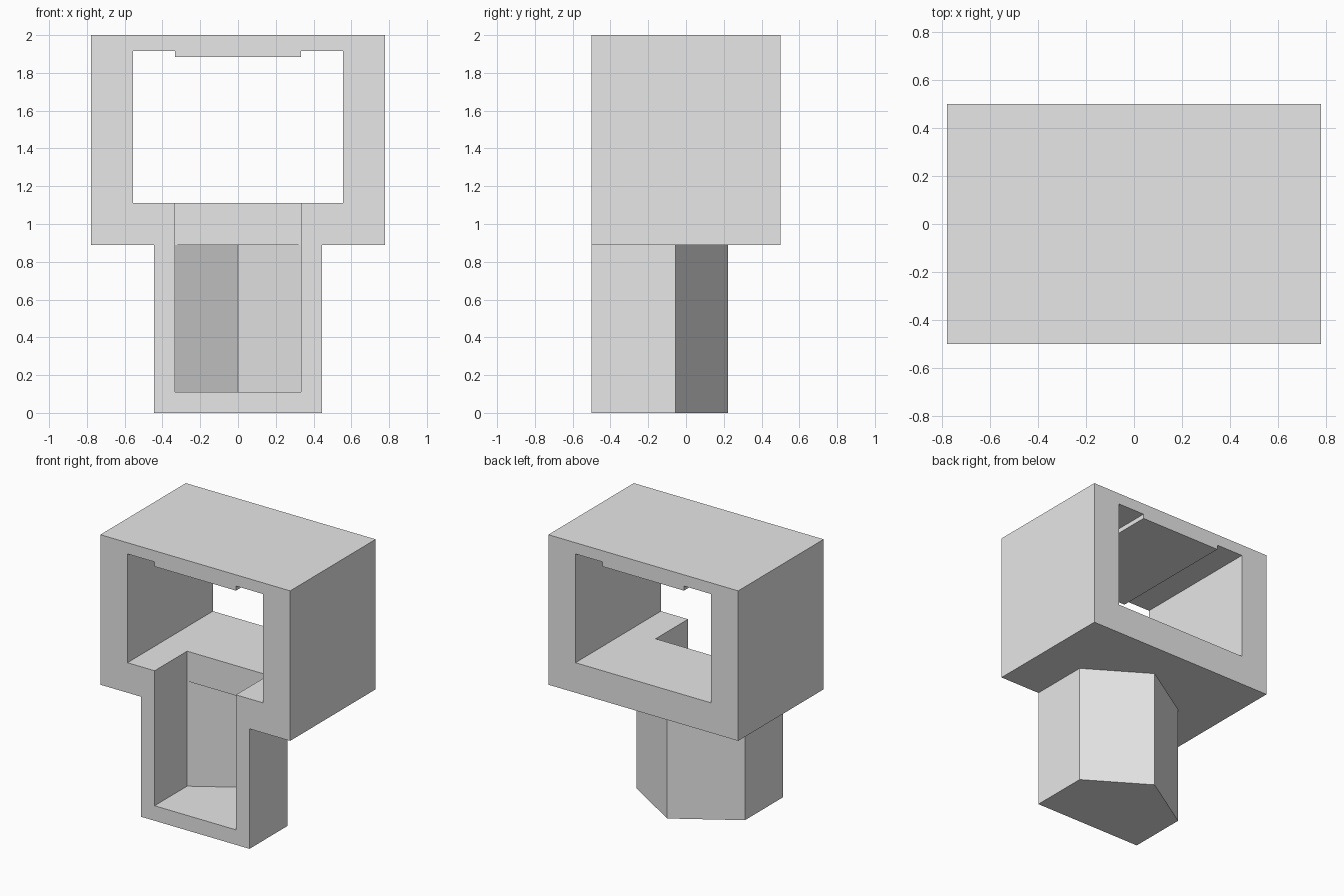
import bpy
import bmesh
from mathutils import Vector

default = bpy.data.objects.get("Cube")
if default:
    bpy.data.objects.remove(default, do_unlink=True)

U = 1 / 9  # wall thickness, the module for most sizes
FRONT = -0.5

grey = bpy.data.materials.new("plain grey")
grey.use_nodes = True
grey.diffuse_color = (0.8, 0.8, 0.8, 1)
grey.node_tree.nodes["Principled BSDF"].inputs["Base Color"].default_value = grey.diffuse_color


def prism(name, half, axis, low, high):
    """Mirror a half outline across x = 0 and extrude it along axis y or z."""
    outline = half + [(-a, b) for a, b in reversed(half) if a > 0]
    to_3d = (lambda a, b: (a, low, b)) if axis == "y" else (lambda a, b: (a, b, low))
    bm = bmesh.new()
    base = bm.faces.new([bm.verts.new(to_3d(a, b)) for a, b in outline])
    grown = bmesh.ops.extrude_face_region(bm, geom=[base])
    shift = Vector((0, high - low, 0)) if axis == "y" else Vector((0, 0, high - low))
    bmesh.ops.translate(bm, vec=shift, verts=[v for v in grown["geom"] if isinstance(v, bmesh.types.BMVert)])
    bmesh.ops.recalc_face_normals(bm, faces=bm.faces)
    mesh = bpy.data.meshes.new(name)
    bm.to_mesh(mesh)
    bm.free()
    mesh.materials.append(grey)
    obj = bpy.data.objects.new(name, mesh)
    bpy.context.collection.objects.link(obj)
    return obj


def combine(target, tool, operation):
    """Apply a boolean and discard the tool object."""
    tool.hide_render = True
    mod = target.modifiers.new(operation, "BOOLEAN")
    mod.operation = operation
    mod.solver = "EXACT"
    mod.object = tool
    bpy.context.view_layer.objects.active = target
    bpy.ops.object.modifier_apply(modifier=mod.name)
    bpy.data.objects.remove(tool, do_unlink=True)


# Wide upper box
housing = prism("housing", [(7 * U, 8 * U), (7 * U, 2)], "y", FRONT, 0.5)

# Lower stem with a pointed back
stem = prism("stem", [(4 * U, FRONT), (4 * U, -U / 2), (0, 2 * U)], "z", 0, 9 * U)
combine(housing, stem, "UNION")

# Window through the box, with a shallow lip in the middle of its ceiling
window = prism("window_cutter",
               [(5 * U, 10 * U), (5 * U, 1.917), (3 * U, 1.917), (3 * U, 1.883)],
               "y", -0.7, 0.7)
combine(housing, window, "DIFFERENCE")

# Pocket inside the stem, following its pointed back
pocket = prism("pocket_cutter", [(3 * U, -0.7), (3 * U, -0.12), (0, 0.09)], "z", U, 8 * U)
combine(housing, pocket, "DIFFERENCE")

# Straight slot joining the pocket to the window floor
slot = prism("slot_cutter", [(3 * U, -0.7), (3 * U, -0.12)], "z", 7 * U, 11 * U)
combine(housing, slot, "DIFFERENCE")
